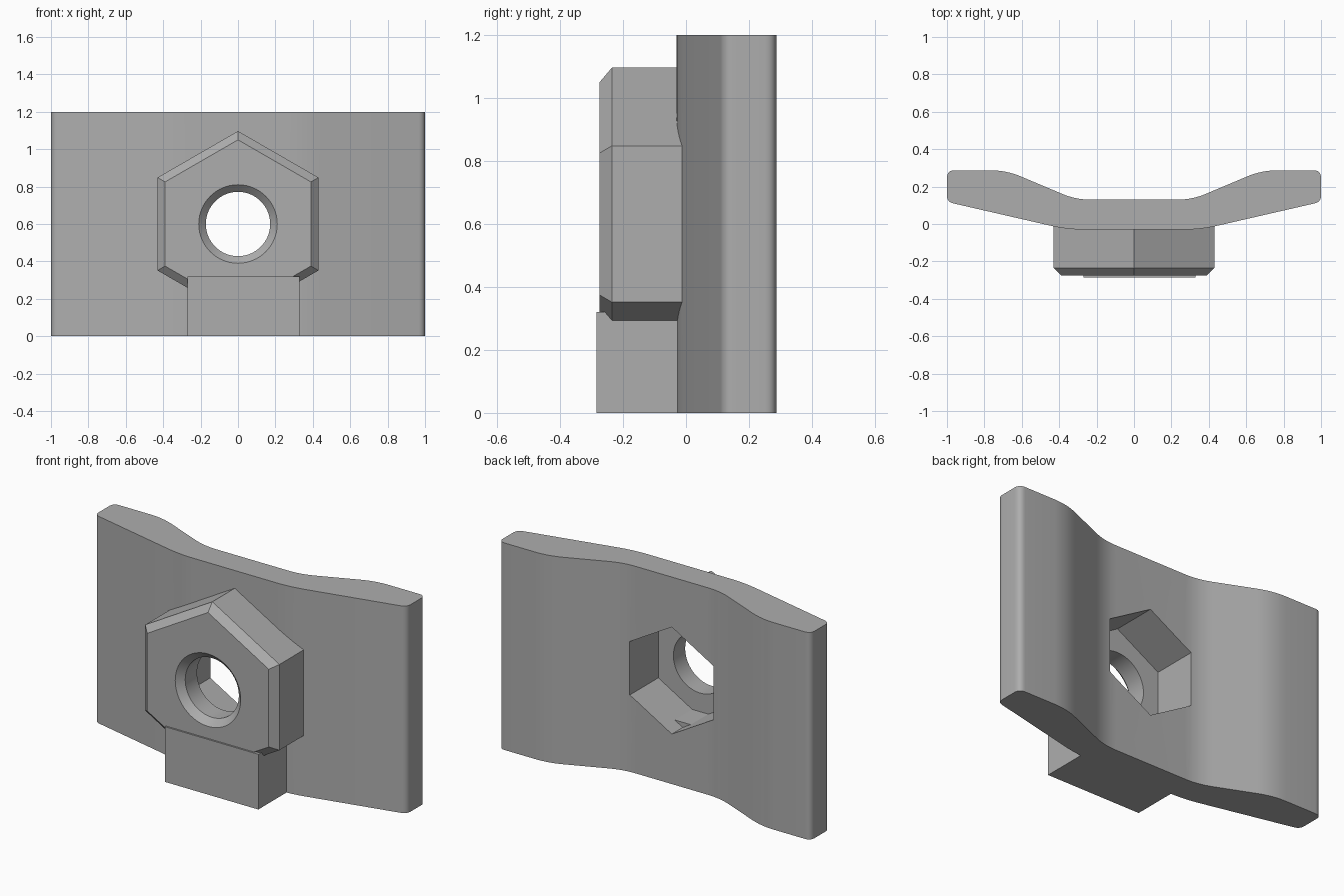
import bpy, bmesh, math
from mathutils import Vector

if "Cube" in bpy.data.objects:
    bpy.data.objects.remove(bpy.data.objects["Cube"])

steel = bpy.data.materials.new("grey steel")
steel.diffuse_color = (0.42, 0.42, 0.42, 1)
steel.use_nodes = True
steel.node_tree.nodes["Principled BSDF"].inputs["Base Color"].default_value = steel.diffuse_color


def loft(name, rings):
    """Closed solid through rings of equal point count."""
    bm = bmesh.new()
    vs = [[bm.verts.new(p) for p in r] for r in rings]
    n = len(vs[0])
    for a, b in zip(vs, vs[1:]):
        for i in range(n):
            j = (i + 1) % n
            bm.faces.new((a[i], a[j], b[j], b[i]))
    bm.faces.new(vs[0])
    bm.faces.new(vs[-1])
    bmesh.ops.recalc_face_normals(bm, faces=bm.faces)
    mesh = bpy.data.meshes.new(name)
    bm.to_mesh(mesh)
    bm.free()
    mesh.materials.append(steel)
    ob = bpy.data.objects.new(name, mesh)
    bpy.context.collection.objects.link(ob)
    return ob


def ring(radius, y, sides):
    """Regular polygon facing the front, one corner straight up."""
    return [(radius * math.sin(2 * math.pi * i / sides), y,
             0.6 + radius * math.cos(2 * math.pi * i / sides)) for i in range(sides)]


def rounded(corners, steps=8):
    """Replace each corner (x, y, cut) by a short curve."""
    out = []
    for i, (x, y, cut) in enumerate(corners):
        p = Vector((x, y))
        a = Vector(corners[i - 1][:2]) - p
        b = Vector(corners[(i + 1) % len(corners)][:2]) - p
        a, b = p + a.normalized() * cut, p + b.normalized() * cut
        for k in range(steps + 1):
            t = k / steps
            out.append(a * (1 - t) ** 2 + p * 2 * t * (1 - t) + b * t * t)
    return out


def combine(target, tool, operation):
    mod = target.modifiers.new(operation, 'BOOLEAN')
    mod.operation = operation
    mod.solver = 'EXACT'
    mod.object = tool
    bpy.context.view_layer.objects.active = target
    bpy.ops.object.modifier_apply(modifier=mod.name)
    bpy.data.objects.remove(tool)


# Bent plate: mirrored half outline, extruded upwards
half = [(0.355, -0.03, 0.09), (1.0, 0.118, 0.035), (1.0, 0.287, 0.04),
        (0.683, 0.287, 0.085), (0.31, 0.13, 0.08)]
outline = rounded(half + [(-x, y, c) for x, y, c in reversed(half)])
plate = loft("bent_plate", [[(p.x, p.y, z) for p in outline] for z in (0, 1.2)])

# Hexagonal boss with chamfered front
boss = loft("hex_boss", [ring(0.497, 0.05, 6), ring(0.497, -0.235, 6),
                         ring(0.45, -0.275, 6)])
combine(plate, boss, 'UNION')

# Hexagonal pocket from the back
pocket = loft("pocket_cutter", [ring(0.31, 0.4, 6), ring(0.31, -0.13, 6)])
combine(plate, pocket, 'DIFFERENCE')

# Round hole with countersunk front
hole = loft("hole_cutter", [ring(0.172, 0.0, 64), ring(0.172, -0.238, 64),
                            ring(0.21, -0.275, 64), ring(0.235, -0.3, 64)])
combine(plate, hole, 'DIFFERENCE')

# Foot block below the boss
foot = loft("foot_block", [[(x, y, z) for x, y in
                            ((-0.27, -0.285), (0.33, -0.285), (0.33, 0.03), (-0.27, 0.03))]
                           for z in (0, 0.32)])
combine(plate, foot, 'UNION')

bpy.ops.object.select_all(action='DESELECT')
plate.select_set(True)
bpy.context.view_layer.objects.active = plate
bpy.ops.object.shade_smooth_by_angle(angle=math.radians(25))
